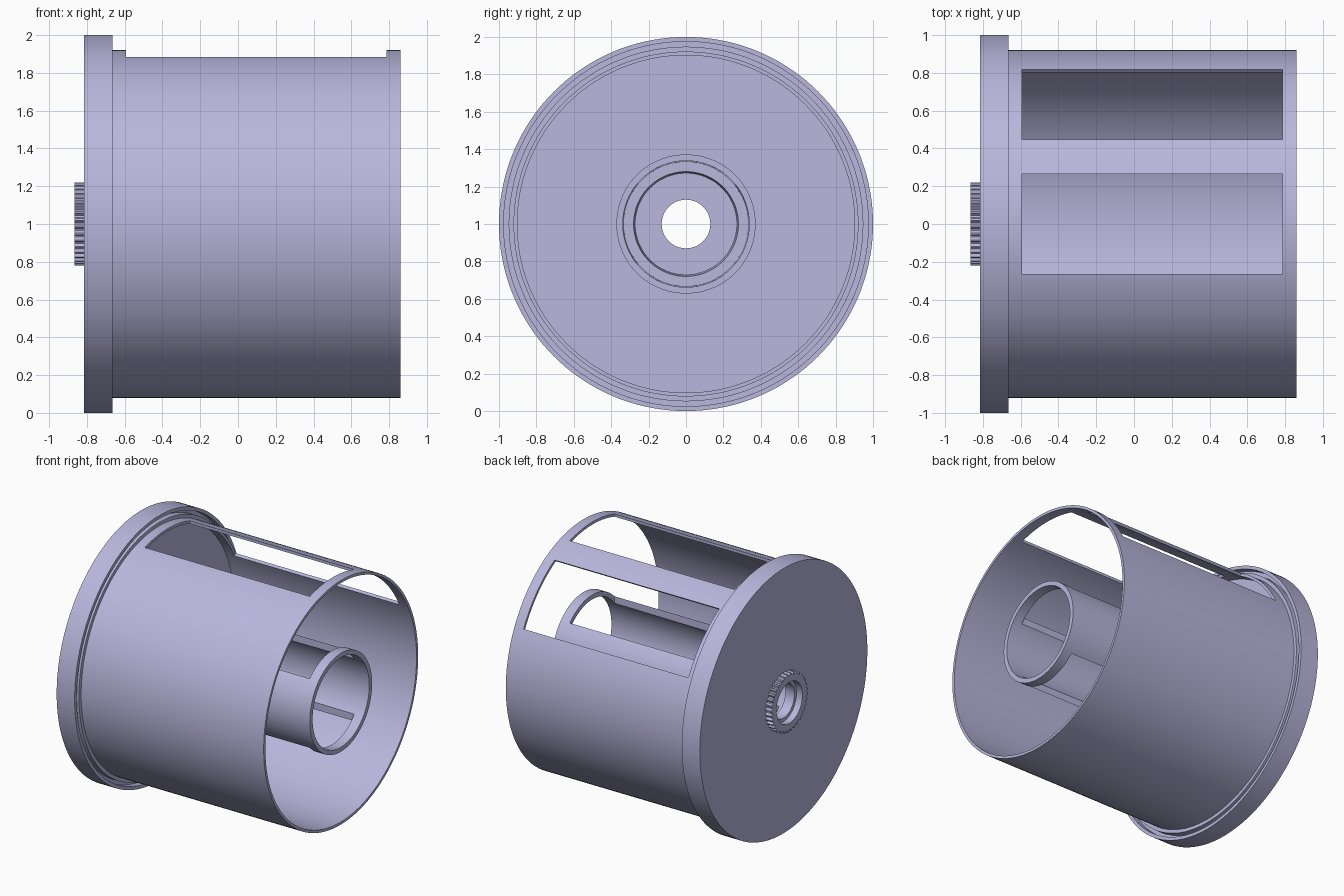
import bpy, bmesh
from math import sin, cos, pi, radians
from mathutils import Matrix

if "Cube" in bpy.data.objects:
    bpy.data.objects.remove(bpy.data.objects["Cube"])

SEG = 144
AXIS_Z = 1.0
COLOR = (0.48, 0.474, 0.72, 1)

mat = bpy.data.materials.new("lavender grey")
mat.use_nodes = True
mat.diffuse_color = COLOR
mat.node_tree.nodes["Principled BSDF"].inputs["Base Color"].default_value = COLOR


def finish(name, bm):
    bmesh.ops.recalc_face_normals(bm, faces=bm.faces)
    mesh = bpy.data.meshes.new(name)
    bm.to_mesh(mesh)
    bm.free()
    mesh.materials.append(mat)
    ob = bpy.data.objects.new(name, mesh)
    bpy.context.collection.objects.link(ob)
    ob.location.z = AXIS_Z
    return ob


def lathe(name, profile, seg=SEG, scale=lambda r, i: r):
    """Revolve a closed (x, radius) profile around the x axis."""
    bm = bmesh.new()
    rings = []
    for i in range(seg):
        a = 2 * pi * i / seg
        rings.append([bm.verts.new((x, scale(r, i) * sin(a), scale(r, i) * cos(a)))
                      for x, r in profile])
    n = len(profile)
    for i in range(seg):
        p, q = rings[i], rings[(i + 1) % seg]
        for j in range(n):
            k = (j + 1) % n
            bm.faces.new((p[j], p[k], q[k], q[j]))
    return finish(name, bm)


def cut_window(ob, low, high, angle=0.0):
    """Cut a box-shaped window, tilted about the axis towards +y."""
    x0, x1, width = -0.592, 0.785, 0.53
    bm = bmesh.new()
    bmesh.ops.create_cube(bm, size=1)
    bm.transform(Matrix.Rotation(-angle, 4, 'X')
                 @ Matrix.Translation(((x0 + x1) / 2, 0, (low + high) / 2))
                 @ Matrix.Diagonal((x1 - x0, width, high - low, 1)))
    cutter = finish("window_cutter", bm)
    cutter.hide_render = True
    mod = ob.modifiers.new("window", 'BOOLEAN')
    mod.operation = 'DIFFERENCE'
    mod.solver = 'EXACT'
    mod.object = cutter
    bpy.context.view_layer.update()
    deps = bpy.context.evaluated_depsgraph_get()
    mesh = bpy.data.meshes.new_from_object(ob.evaluated_get(deps))
    ob.modifiers.clear()
    ob.data = mesh
    bpy.data.objects.remove(cutter)


# Outer drum with two windows
drum = lathe("drum", [(-0.67, 0.922), (0.86, 0.922), (0.86, 0.902), (-0.67, 0.902)])
cut_window(drum, 0.6, 1.1)
cut_window(drum, 0.6, 1.1, radians(45.7))

# End flange with a ring groove around the drum
flange = lathe("flange", [
    (-0.815, 0.13), (-0.815, 1.0), (-0.665, 1.0), (-0.665, 0.975),
    (-0.715, 0.975), (-0.715, 0.948), (-0.665, 0.948), (-0.665, 0.28),
    (-0.74, 0.272), (-0.74, 0.13)])

# Central tube, open above and below
hub = lathe("hub_tube", [(-0.67, 0.372), (0.86, 0.372), (0.86, 0.338), (-0.67, 0.332)])
cut_window(hub, -0.5, 0.5)

# Knurled ring on the outer face
knob = lathe("knurled_ring", [(-0.865, 0.155), (-0.865, 0.22), (-0.812, 0.22), (-0.812, 0.155)],
             seg=SEG, scale=lambda r, i: r - 0.016 if r > 0.2 and i % 4 < 2 else r)

# Smooth round surfaces, keep sharp edges
bpy.ops.object.select_all(action='DESELECT')
for ob in (drum, flange, hub, knob):
    ob.select_set(True)
bpy.context.view_layer.objects.active = drum
bpy.ops.object.shade_smooth_by_angle(angle=radians(30))
